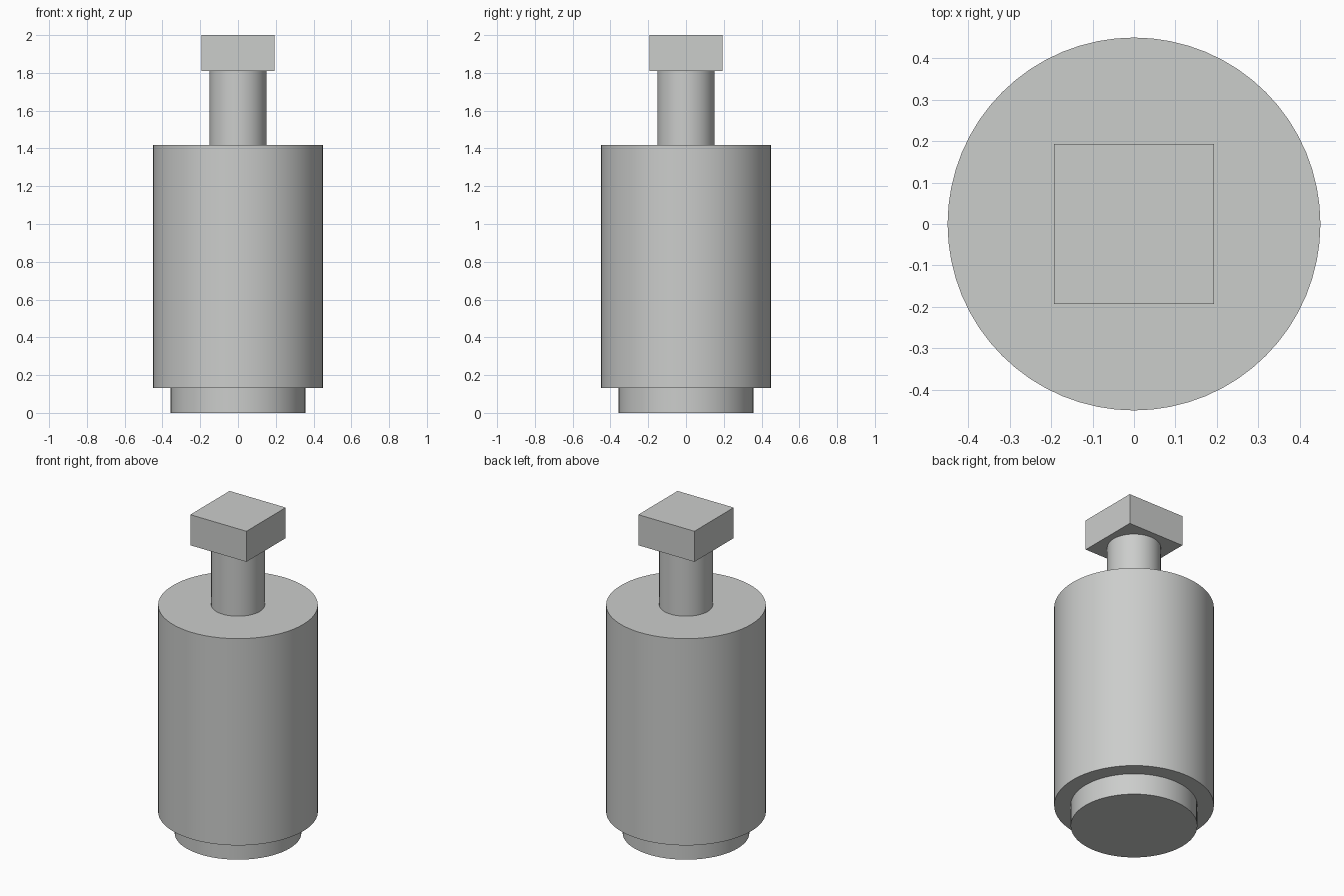
import bpy

if "Cube" in bpy.data.objects:
    bpy.data.objects.remove(bpy.data.objects["Cube"])

grey = bpy.data.materials.new("light_grey")
grey.diffuse_color = (0.60, 0.61, 0.60, 1)
grey.use_nodes = True
grey.node_tree.nodes["Principled BSDF"].inputs["Base Color"].default_value = grey.diffuse_color


def finish(name):
    ob = bpy.context.object
    ob.name = name
    ob.data.materials.append(grey)
    return ob


def cylinder(name, radius, z0, z1):
    bpy.ops.mesh.primitive_cylinder_add(
        vertices=64, radius=radius, depth=z1 - z0, location=(0, 0, (z0 + z1) / 2))
    finish(name)
    bpy.ops.object.shade_smooth_by_angle()


# Round parts, stacked from the ground up
cylinder("base", 0.357, 0.0, 0.132)
cylinder("body", 0.45, 0.132, 1.417)
cylinder("neck", 0.151, 1.417, 1.81)

# Square cap on top
bpy.ops.mesh.primitive_cube_add(size=1, location=(0, 0, 1.905))
cap = finish("square_cap")
cap.scale = (0.386, 0.386, 0.19)
bpy.ops.object.transform_apply(location=False, rotation=False, scale=True)
